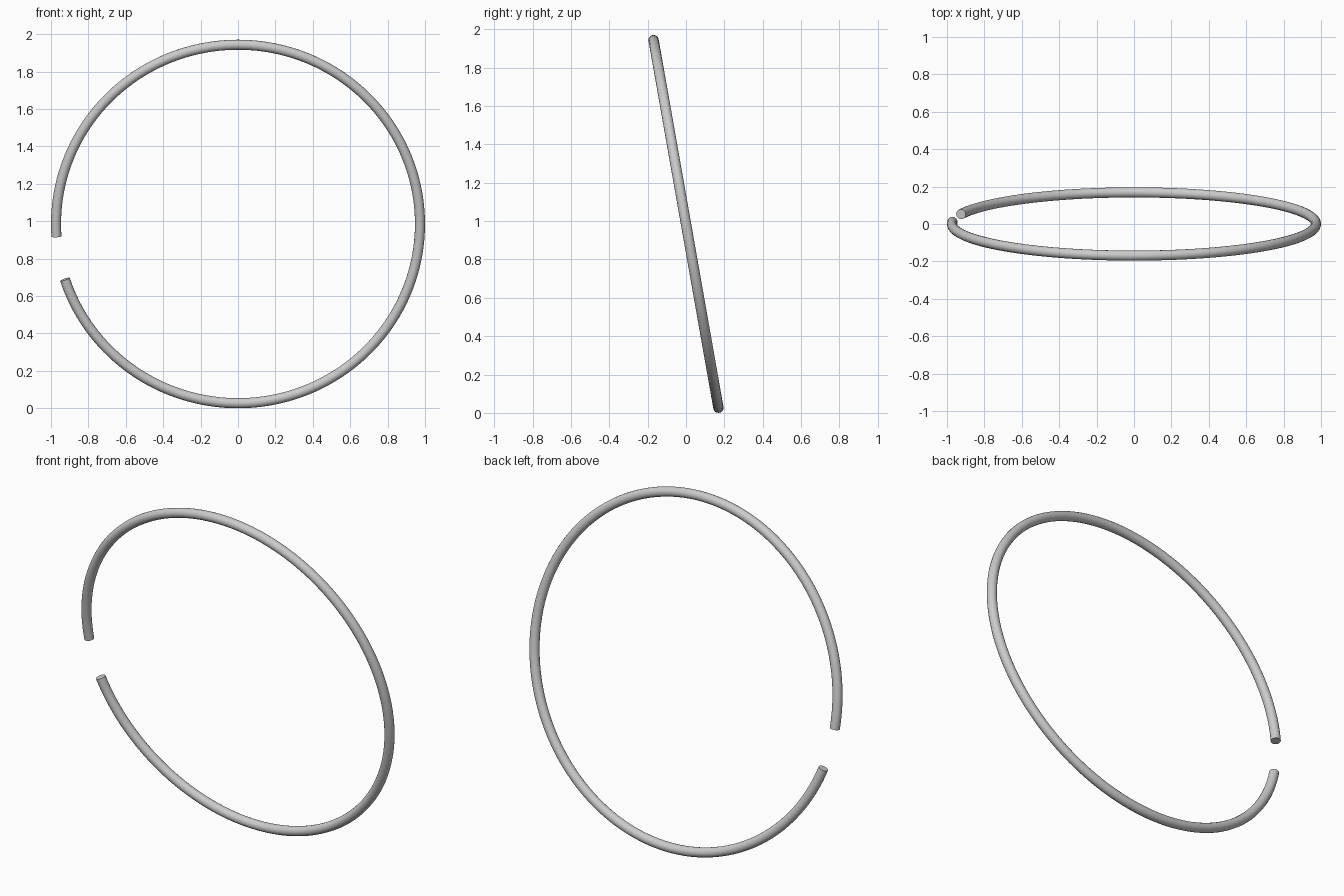
import bpy
from math import sin, cos, radians

if "Cube" in bpy.data.objects:
    bpy.data.objects.remove(bpy.data.objects["Cube"])

RING, TUBE, TILT = 0.973, 0.027, radians(10)
CENTRE_Z = RING * cos(TILT) + TUBE
START, END, STEPS = radians(198), radians(544), 173

# open ring path, leaning towards the front at the top
curve = bpy.data.curves.new("open_ring", 'CURVE')
curve.dimensions = '3D'
curve.bevel_depth = TUBE
curve.bevel_resolution = 6
curve.use_fill_caps = True
path = curve.splines.new('POLY')
path.points.add(STEPS)
for i, p in enumerate(path.points):
    a = START + (END - START) * i / STEPS
    h = RING * sin(a)
    p.co = (RING * cos(a), -h * sin(TILT), CENTRE_Z + h * cos(TILT), 1)

# round tube with flat capped ends
ring = bpy.data.objects.new("open_ring", curve)
bpy.context.collection.objects.link(ring)
bpy.context.view_layer.objects.active = ring
ring.select_set(True)
bpy.ops.object.convert(target='MESH')
bpy.ops.object.shade_smooth_by_angle(angle=radians(40))
